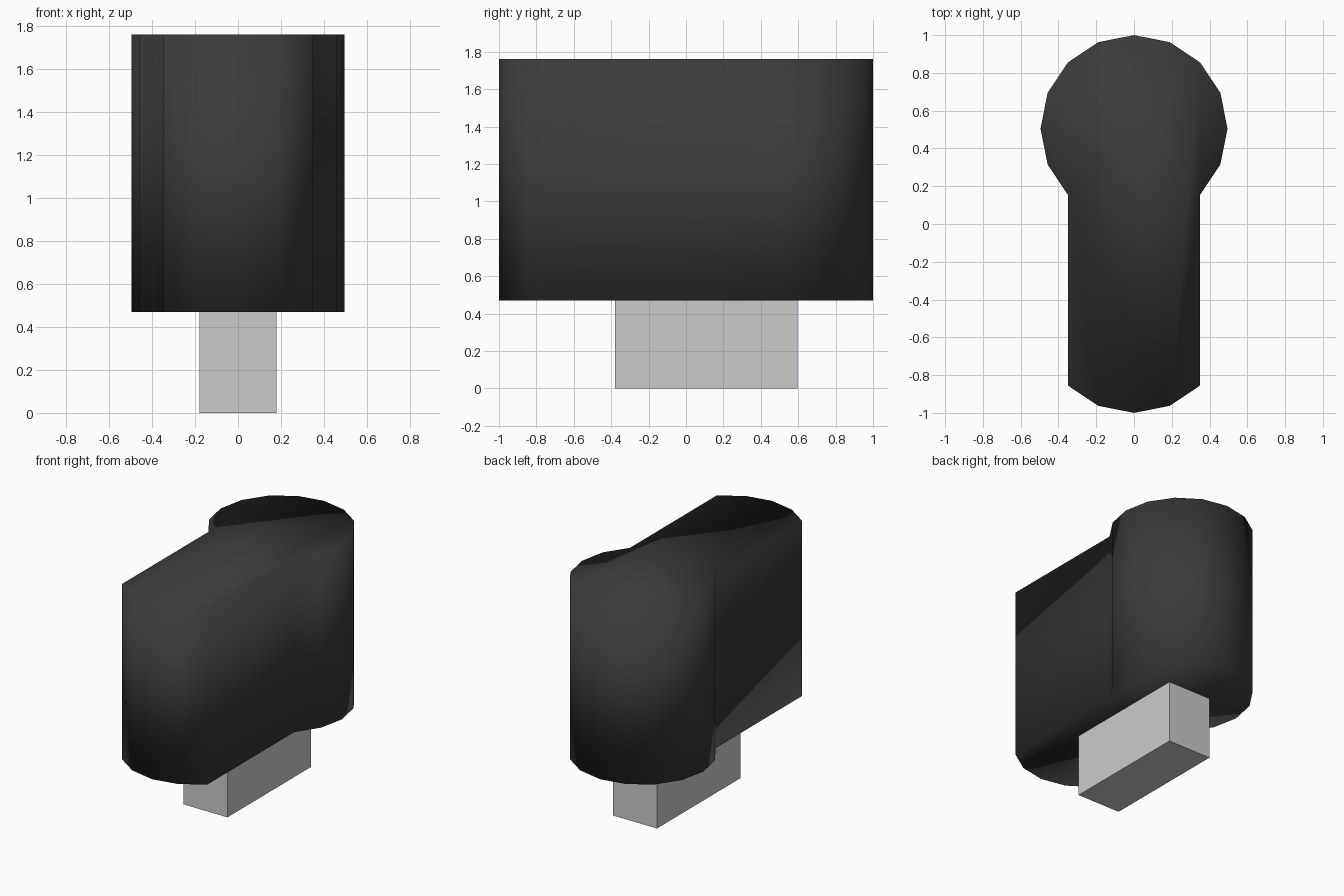
import bpy, bmesh
from math import sin, cos, radians

if "Cube" in bpy.data.objects:
    bpy.data.objects.remove(bpy.data.objects["Cube"])

R, OFF = 0.495, 0.505      # arc radius and arc centre distance along y
Z0, Z1 = 0.47, 1.76        # underside and top of the body


def arc(cy, start, end):
    """Points of a 16-sided circle between two step numbers, step 0 at +x."""
    return [(R * cos(radians(22.5 * i)), cy + R * sin(radians(22.5 * i)))
            for i in range(start, end + 1)]


def prism(name, outline, z0, z1, smooth=False):
    """Extrude a closed xy outline from z0 up to z1."""
    bm = bmesh.new()
    base = bm.faces.new([bm.verts.new((x, y, z0)) for x, y in outline])
    top = bmesh.ops.extrude_face_region(bm, geom=[base], use_keep_orig=True)["geom"]
    bmesh.ops.translate(bm, vec=(0, 0, z1 - z0),
                        verts=[v for v in top if isinstance(v, bmesh.types.BMVert)])
    bmesh.ops.recalc_face_normals(bm, faces=bm.faces)
    for f in bm.faces:
        f.smooth = smooth
    mesh = bpy.data.meshes.new(name)
    bm.to_mesh(mesh)
    bm.free()
    obj = bpy.data.objects.new(name, mesh)
    bpy.context.collection.objects.link(obj)
    return obj


# Keyhole-shaped body: round back lobe, straight sides, shallow curved front
body = prism("body", arc(OFF, -2, 10) + arc(-OFF, 10, 14), Z0, Z1, smooth=True)
dark = bpy.data.materials.new("dark")
dark.diffuse_color = (0.045, 0.045, 0.045, 1)
dark.use_nodes = True
dark.node_tree.nodes["Principled BSDF"].inputs["Base Color"].default_value = dark.diffuse_color
body.data.materials.append(dark)

# Rectangular stem under the body
prism("stem", [(-0.18, -0.38), (0.18, -0.38), (0.18, 0.595), (-0.18, 0.595)], 0, Z0)
